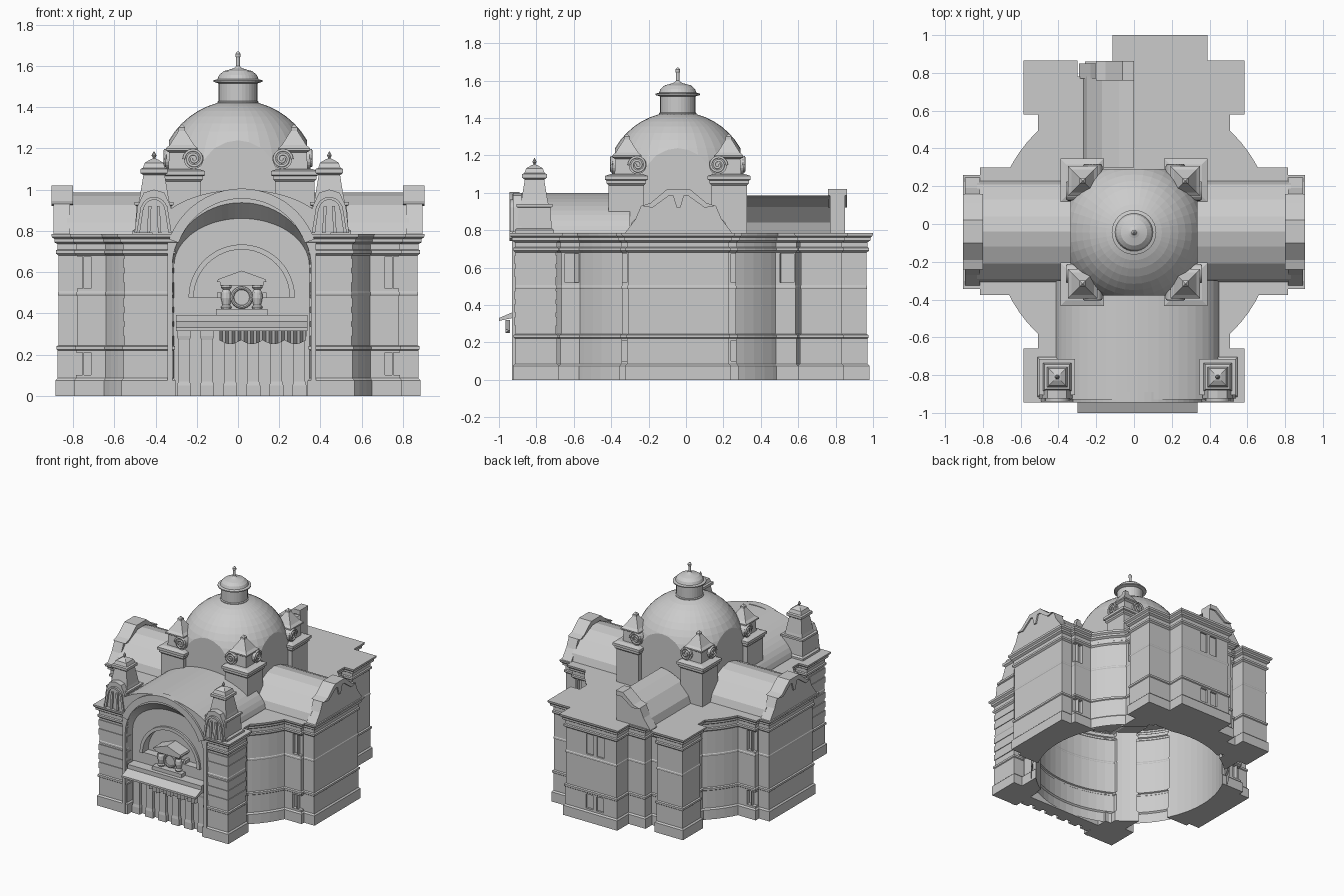
import bpy, bmesh
from math import sin, cos, pi
from mathutils import Vector

if "Cube" in bpy.data.objects:
    bpy.data.objects.remove(bpy.data.objects["Cube"])

CY = -0.044   # y of the dome axis
FX = 0.018    # x of the entrance axis
TOP = 0.785   # flat roof level


def finish(name, bm):
    bmesh.ops.recalc_face_normals(bm, faces=bm.faces)
    me = bpy.data.meshes.new(name)
    bm.to_mesh(me)
    bm.free()
    ob = bpy.data.objects.new(name, me)
    bpy.context.collection.objects.link(ob)
    return ob


def loft(name, rings, cap0=True, cap1=True, closed=True):
    bm = bmesh.new()
    vs = [[bm.verts.new(p) for p in r] for r in rings]
    n = len(vs[0])
    for a, b in zip(vs, vs[1:]):
        for i in range(n if closed else n - 1):
            j = (i + 1) % n
            bm.faces.new((a[i], a[j], b[j], b[i]))
    if cap0:
        bm.faces.new(vs[0])
    if cap1:
        bm.faces.new(vs[-1])
    return finish(name, bm)


def rect(x0, x1, y0, y1, z):
    return [(x0, y0, z), (x1, y0, z), (x1, y1, z), (x0, y1, z)]


def box(name, x0, x1, y0, y1, z0, z1):
    return loft(name, [rect(x0, x1, y0, y1, z0), rect(x0, x1, y0, y1, z1)])


def square_stack(name, cx, cy, prof):
    return loft(name, [rect(cx - h, cx + h, cy - h, cy + h, z) for h, z in prof])


def lathe(name, prof, cx, cy, n=32, cap0=True):
    return loft(name, [[(cx + r * cos(2 * pi * i / n), cy + r * sin(2 * pi * i / n), z)
                        for i in range(n)] for r, z in prof], cap0=cap0)


def prism_y(name, pts, y0, y1):
    return loft(name, [[(x, y, z) for x, z in pts] for y in (y0, y1)])


def arc(cx, cz, rx, rz, a0, a1, n=24):
    return [(cx + rx * cos(a0 + (a1 - a0) * i / n), cz + rz * sin(a0 + (a1 - a0) * i / n))
            for i in range(n + 1)]


def arch_band(name, cx, cz, r0, r1, a0, a1, y0, y1):
    return prism_y(name, arc(cx, cz, r1, r1, a0, a1) + arc(cx, cz, r0, r0, a1, a0), y0, y1)


def cut(ob, cutter):
    cutter.hide_render = True
    cutter.hide_set(True)
    m = ob.modifiers.new("cut", 'BOOLEAN')
    m.operation = 'DIFFERENCE'
    m.object = cutter


# Wall section: (inset from cornice edge, height)
WALL = [(.02, 0), (.02, .075), (.03, .085), (.03, .22), (.024, .225), (.024, .24),
        (.034, .245), (.034, .485), (.031, .49), (.031, .50), (.034, .505), (.034, .68),
        (.022, .69), (.022, .705), (.03, .71), (.03, .735), (.014, .745), (.014, .76),
        (.002, .77), (0, TOP)]

# Round hall, open underneath, and the cutter that clears its inside
lathe("round_hall", [(.74 - d, z) for d, z in WALL], 0, CY, 72, cap0=False)
hall_cutter = lathe("hall_cutter", [(.685, -.1), (.685, .74)], 0, CY, 72)


def wing(name, x0, x1, y0, y1):
    x0, x1 = sorted((x0, x1))
    ob = loft(name, [rect(x0 + d, x1 - d, y0 + d, y1 - d, z) for d, z in WALL])
    cut(ob, hall_cutter)
    return ob


# Gable outline and roof slope (half width, height)
GABLE = [(.29, .78), (.23, .86), (.2, .93), (.15, .945), (.06, 1.02)]
ROOF = [(.27, .78), (.25, .84), (.17, .925), (.08, .968), (0, .985)]
full = lambda h: [(-a, z) for a, z in h] + [(a, z) for a, z in reversed(h) if a > 0]

for s, side in ((-1, "left"), (1, "right")):
    # Side arm with vaulted roof and gable
    wide = wing(side + "_arm_wide", s * .55, s * .815, -.375, .30)
    wing(side + "_arm_end", s * .62, s * .905, -.345, .26)
    loft(side + "_arm_roof", [[(s * x, -.04 + a, z) for a, z in full(ROOF)] for x in (.3, .83)])
    loft(side + "_gable", [[(s * x, -.04 + a, z) for a, z in full(GABLE)] for x in (.815, .895)])
    loft(side + "_gable_cap", [[(s * x, -.04 + a, z) for a, z in
         ((-.2, .93), (-.15, .945), (-.06, 1.02), (.06, 1.02), (.15, .945), (.2, .93),
          (.14, .92), (.05, .985), (-.05, .985), (-.14, .92))] for x in (.8, .905)])
    loft(side + "_gable_keystone", [[(s * x, -.04 + a, z) for a, z in
         ((-.04, 1.02), (.04, 1.02), (.01, .92), (-.01, .92))] for x in (.88, .905)])
    for k in (0, 1):
        x0 = .712 + .042 * k
        for y in (-.345, .27):
            for z0, z1 in ((.52, .675), (.1, .21)):
                cut(wide, box("window_cutter", s * x0, s * (x0 + .034), y - .03, y + .03, z0, z1))
    # Corner blocks between hall and towers, with windows
    for y0, y1, yw, tag in ((-.70, -.42, -.61, "front"), (.34, .62, .54, "rear")):
        b = wing(f"{side}_{tag}_corner", s * .33, s * .508, y0, y1)
        cut(b, box("window_cutter", s * .44, s * .52, yw - .037, yw + .037, .52, .675))
    wing(side + "_rear_tower", s * .3, s * .585, .58, .865)
    wing(side + "_front_tower", FX + s * .3, s * .585, -.945, -.66)
    # Tower quoins
    for i, z in enumerate((.29, .36, .43, .55, .62)):
        x0, x1 = sorted((FX + s * .329, s * .556))
        box(f"{side}_quoin_{i}", x0, x1, -.916, -.69, z, z + .045)

    # Pylon over the front tower
    px, py = FX + s * .425, -.81
    square_stack(side + "_pylon_base", px, py,
                 [(.105, .78), (.105, .80), (.092, .81), (.085, .92), (.095, .925), (.095, .94)])
    square_stack(side + "_pylon_shaft", px, py,
                 [(.075, .94), (.07, .96), (.052, 1.07), (.066, 1.08), (.066, 1.1), (.054, 1.105),
                  (.045, 1.13), (.02, 1.145), (.008, 1.15)])
    lathe(side + "_pylon_finial", [(.006, 1.14), (.006, 1.155), (.012, 1.165), (.002, 1.185)], px, py, 8)
    prism_y(side + "_pylon_cartouche", [(px - .095, .79), (px - .08, .92), (px - .05, .985), (px, 1.0),
            (px + .05, .985), (px + .08, .92), (px + .095, .79)], -.925, -.88)
    arch_band(side + "_pylon_arch", px, .9, .05, .064, 0, pi, -.94, -.92)
    for i, dx in enumerate((-.057, -.02, .02, .057)):
        prism_y(f"{side}_pylon_rib_{i}", [(px + dx * 1.35 - .008, .79), (px + dx * 1.35 + .008, .79),
                (px + dx + .007, .92), (px + dx - .007, .92)], -.94, -.92)

# Rear block, off-centre, and the half arm beside it
rear = wing("rear_block", -.115, .39, .6, 1.0)
for x in (.03, .12):
    for z0, z1 in ((.1, .21), (.52, .675)):
        cut(rear, box("window_cutter", x, x + .06, .955, 1.02, z0, z1))
wing("rear_arm_wide", -.34, .05, .55, .78)
wing("rear_arm_end", -.26, .05, .6, .86)
loft("rear_half_roof", [[(-a, y, z) for a, z in ROOF] for y in (.3, .78)], False, False, False)
prism_y("rear_half_gable", [(-a, z) for a, z in GABLE] + [(0, 1.02), (0, .78)], .77, .85)
prism_y("rear_half_gable_cap", [(-.2, .93), (-.15, .945), (-.06, 1.02), (0, 1.02), (0, .985),
                                (-.05, .985), (-.14, .92)], .76, .862)

# Entrance vault and wall with flared arch and niche
vault = prism_y("front_vault", [(FX + .435, .75)] + arc(FX, .76, .435, .24, 0, pi, 24)
                + [(FX - .435, .75)], -.93, -.3)
wall = box("front_wall", FX - .36, FX + .36, -.929, -.765, 0, .755)
flare = loft("arch_cutter", [[(x, y, z) for x, z in [(FX + rx, -.05)] + arc(FX, .63, rx, rz, 0, pi, 32)
             + [(FX - rx, -.05)]] for y, rx, rz in ((-.96, .34, .335), (-.85, .328, .23))])
niche = prism_y("niche_cutter", arc(FX, .476, .235, .235, 0, pi, 32), -.9, -.79)
for c in (flare, niche):
    cut(vault, c)
    cut(wall, c)
arch_band("arch_trim", FX, .63, .326, .375, .35, pi - .35, -.945, -.89)
arch_band("niche_trim", FX, .476, .233, .258, 0, pi, -.865, -.84)

# Canopy with pleated fringe
loft("canopy", [[(x, y, z) for y, z in ((-1, .315), (-1, .33), (-.93, .36), (-.93, .392),
     (-.84, .392), (-.84, .33), (-.93, .33))] for x in (FX - .318, FX + .318)])
n = 28
loft("canopy_fringe", [[(-.09 + .42 * i / n, (-.965, -.94)[i % 2],
                         z - (.02 * abs(sin(i * pi / 7)) if z < .3 else 0))
     for i in range(n + 1)] for z in (.32, .27)], False, False, False)

# Entrance piers
for i in range(6):
    x = FX - .28 + .112 * i
    loft(f"entrance_pier_{i}", [rect(x - w, x + w, -.86 - w * .6, -.83, z) for w, z in
         ((.034, 0), (.034, .05), (.028, .07), (.028, .27), (.034, .29), (.034, .33))])

# Niche sculpture
box("shrine_base", FX - .125, FX + .125, -.90, -.78, .39, .42)
for s in (-1, 1):
    lathe("shrine_column", [(.022, .42), (.026, .43), (.018, .44), (.026, .475), (.024, .5),
                            (.016, .515), (.026, .525), (.026, .535)], FX + s * .075, -.86, 12)
    box("shrine_side", FX + s * .1, FX + s * .12, -.84, -.78, .42, .5)
bpy.ops.mesh.primitive_torus_add(location=(FX, -.86, .477), rotation=(pi / 2, 0, 0), major_radius=.046,
                                 minor_radius=.009, major_segments=24, minor_segments=8)
bpy.context.object.name = "shrine_medallion_ring"
prism_y("shrine_medallion", arc(FX, .477, .044, .044, 0, 2 * pi - .3, 20), -.86, -.78)
box("shrine_beam", FX - .105, FX + .105, -.895, -.78, .535, .552)
prism_y("shrine_pediment", [(FX - .12, .552), (FX + .12, .552), (FX + .115, .565), (FX, .607),
                            (FX - .115, .565)], -.90, -.78)

# Dome: sphere sliced by the square drum
H = .335
box("dome_drum", -H, H, CY - H, CY + H, .75, 1.06)
bm = bmesh.new()
bmesh.ops.create_uvsphere(bm, u_segments=40, v_segments=24, radius=.386)
bmesh.ops.translate(bm, verts=bm.verts, vec=(0, CY, 1.047))
for d in ((1, 0, 0), (-1, 0, 0), (0, 1, 0), (0, -1, 0), (0, 0, -1)):
    d = Vector(d)
    off = .03 if d.z else H
    res = bmesh.ops.bisect_plane(bm, geom=bm.verts[:] + bm.edges[:] + bm.faces[:],
                                 plane_co=Vector((0, CY, 1.047)) + d * off, plane_no=d, clear_outer=True)
    edges = [e for e in res["geom_cut"] if isinstance(e, bmesh.types.BMEdge)]
    bmesh.ops.edgeloop_fill(bm, edges=edges)
finish("dome", bm)

# Lantern and finial
lathe("lantern", [(.1, 1.39), (.1, 1.425), (.094, 1.43), (.094, 1.515), (.118, 1.522), (.118, 1.53),
                  (.1, 1.535), (.092, 1.555), (.07, 1.574), (.03, 1.585), (.018, 1.59), (.009, 1.6),
                  (.009, 1.64), (.013, 1.648), (.013, 1.658), (.004, 1.67)], 0, CY, 32)

# Corner piers around the dome, with scrolls and pyramid caps
for sx in (-1, 1):
    for sy in (-1, 1):
        square_stack("dome_pier", sx * .275, CY + sy * .275,
                     [(.095, .77), (.095, 1.04), (.105, 1.05), (.105, 1.065), (.115, 1.07),
                      (.115, 1.09), (.085, 1.1)])
        square_stack("pier_cap", sx * .272, CY + sy * .272,
                     [(.066, 1.09), (.062, 1.18), (.078, 1.19), (.078, 1.2), (.06, 1.215),
                      (.016, 1.285), (.016, 1.3), (.002, 1.315)])
        for swap in (0, 1):
            def put(a, b, z):
                a, b = (b, a) if swap else (a, b)
                return (sx * a, CY + sy * b, z)
            loft("scroll_disc", [[put(.215 + .048 * cos(t * pi / 10), b, 1.148 + .048 * sin(t * pi / 10))
                                  for t in range(20)] for b in (.30, .352)])
            cu = bpy.data.curves.new("scroll", 'CURVE')
            cu.dimensions = '3D'
            cu.bevel_depth = .007
            cu.bevel_resolution = 1
            sp = cu.splines.new('POLY')
            sp.points.add(35)
            for i, p in enumerate(sp.points):
                r, t = .048 - .04 * i / 35, i * 4.2 * pi / 35
                p.co = (*put(.215 + r * cos(t), .354, 1.148 + r * sin(t)), 1)
            bpy.context.collection.objects.link(bpy.data.objects.new("scroll", cu))
